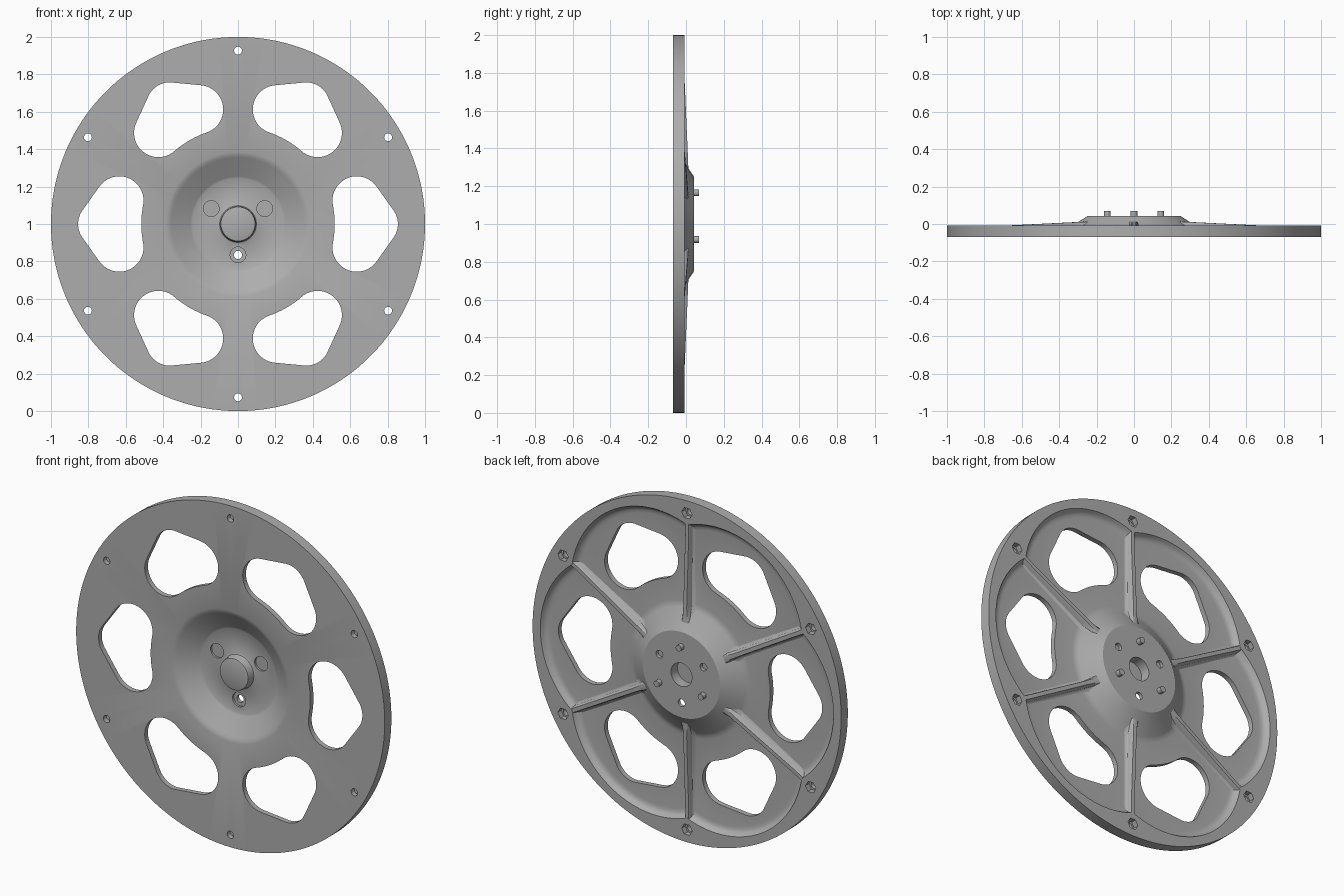
import bpy, bmesh, math
from math import sin, cos, radians, sqrt, pi

if "Cube" in bpy.data.objects:
    bpy.data.objects.remove(bpy.data.objects["Cube"])

FRONT, FLOOR, BACK = -0.07, -0.04, -0.008   # depth of face, pocket floor, rim back

grey = bpy.data.materials.new("satin grey")
grey.use_nodes = True
colour = (0.42, 0.42, 0.42, 1)
grey.diffuse_color = colour
grey.node_tree.nodes["Principled BSDF"].inputs["Base Color"].default_value = colour


def polar(r, a, y, centre=(0, 0)):
    return (centre[0] + r * cos(a), y, 1 + centre[1] + r * sin(a))


def loft(bm, rings):
    """Closed skin through rings of equal length, capped at both ends."""
    loops = [[bm.verts.new(p) for p in ring] for ring in rings]
    n = len(loops[0])
    for a, b in zip(loops, loops[1:]):
        for i in range(n):
            j = (i + 1) % n
            bm.faces.new((a[i], a[j], b[j], b[i]))
    bm.faces.new(loops[0])
    bm.faces.new(loops[-1])


def finish(name, bm):
    bmesh.ops.recalc_face_normals(bm, faces=bm.faces)
    mesh = bpy.data.meshes.new(name)
    bm.to_mesh(mesh)
    bm.free()
    mesh.materials.append(grey)
    ob = bpy.data.objects.new(name, mesh)
    bpy.context.collection.objects.link(ob)
    return ob


def activate(ob):
    bpy.ops.object.select_all(action='DESELECT')
    ob.select_set(True)
    bpy.context.view_layer.objects.active = ob


def cylinder(bm, centre, r, y0, y1, sides=24):
    loft(bm, [[polar(r, 2 * pi * i / sides, y, centre) for i in range(sides)]
              for y in (y0, y1)])


def on_circle(r, degrees):
    return (r * cos(radians(degrees)), r * sin(radians(degrees)))


# Wheel body: turned section whose pocket wall bulges outward between the bolts
def pocket_radius(a):
    phi = (a + pi / 6) % (pi / 3) - pi / 6
    return 0.4 * cos(phi) + sqrt(0.55 ** 2 - (0.4 * sin(phi)) ** 2)


def section(a):
    p = pocket_radius(a)
    return [
        # front: centre boss, dish, outer face
        (0.083, -0.04), (0.091, -0.037), (0.094, -0.03), (0.095, 0.0),
        (0.098, 0.006), (0.106, 0.01), (0.243, 0.01), (0.255, 0.004),
        (0.355, -0.058), (0.368, -0.065), (0.385, FRONT), (1, FRONT),
        # back: rim, pocket wall with fillet, floor, hub cone, bore
        (1, BACK), (p, BACK), (p - 0.008, -0.022), (p - 0.017, -0.032),
        (p - 0.03, -0.038), (p - 0.048, FLOOR), (0.395, FLOOR),
        (0.375, -0.037), (0.36, -0.03), (0.25, 0.042), (0.068, 0.042),
        (0.068, -0.018)]


STEPS = 180
angles = [2 * pi * i / STEPS for i in range(STEPS)]
sections = [section(a) for a in angles]
bm = bmesh.new()
loft(bm, [[polar(*(s[k][0], a, s[k][1])) for a, s in zip(angles, sections)]
          for k in range(len(sections[0]))])
wheel = finish("wheel_body", bm)


# Window outline: two side lobes, an outer lobe and an arc concentric with the hub
def window_outline():
    lean = math.atan2(0.125, 0.635)
    tangent = math.atan2(0.095, 0.125)

    def arc(cx, cy, r, a0, a1, n):
        return [(cx + r * cos(a0 + (a1 - a0) * i / n), cy + r * sin(a0 + (a1 - a0) * i / n))
                for i in range(n + 1)]
    inner = math.hypot(0.635, 0.125) - 0.13
    upper = arc(0.635, 0.125, 0.13, pi + lean, tangent, 24)
    outer = arc(0.73, 0, 0.125, tangent, -tangent, 14)[1:-1]
    lower = [(x, -y) for x, y in reversed(upper)]
    hub_side = arc(0, 0, inner, -lean, lean, 12)[1:-1]
    # nudge seams apart where the outer lobe meets the side lobes
    return upper + outer + lower + hub_side


outline = window_outline()
through, recesses = bmesh.new(), bmesh.new()
for k in range(6):
    t = radians(60 * k)
    turned = [(x * cos(t) - y * sin(t), x * sin(t) + y * cos(t)) for x, y in outline]
    loft(through, [[(x, y, 1 + z) for x, z in turned] for y in (-0.2, 0.2)])
    bolt = on_circle(0.927, 60 * k + 30)
    cylinder(through, bolt, 0.021, -0.2, 0.2)
    cylinder(recesses, bolt, 0.034, -0.04, 0.1, 6)         # hex nut seats
for k in range(3):
    screw = on_circle(0.165, 120 * k + 30)
    cylinder(through, screw, 0.022, -0.2, 0.2)
    cylinder(recesses, screw, 0.042, -0.1, 0.022, 32)      # screw head seats

for name, cut in (("through_cutter", through), ("recess_cutter", recesses)):
    cutter = finish(name, cut)
    cutter.hide_render = True
    mod = wheel.modifiers.new(name, 'BOOLEAN')
    mod.operation, mod.solver, mod.object = 'DIFFERENCE', 'EXACT', cutter
    activate(wheel)
    bpy.ops.object.modifier_apply(modifier=mod.name)
    bpy.data.objects.remove(cutter)


# Ribs: drafted spokes with filleted feet, sloping up into the hub cone
STATIONS = [(0.285, 0.013, 0.008, 1.5), (0.33, 0.011, -0.016, 1.2),
            (0.385, 0.009, -0.042, 1), (0.8, -0.009, -0.042, 1), (0.88, -0.009, -0.042, 1)]


def rib_section(r, top, foot, wide, a):
    h = top - foot
    half = [(0.038, foot), (0.026, foot + 0.1 * h), (0.019, foot + 0.28 * h),
            (0.013, foot + 0.92 * h), (0.011, top)]
    pts = [(w * wide, y) for w, y in half] + [(-w * wide, y) for w, y in reversed(half)]
    return [(r * cos(a) - w * sin(a), y, 1 + r * sin(a) + w * cos(a)) for w, y in pts]


bm = bmesh.new()
for k in range(6):
    loft(bm, [rib_section(*s, radians(60 * k + 30)) for s in STATIONS])
ribs = finish("ribs", bm)

# Drive pins on the back of the hub
bm = bmesh.new()
for k in range(3):
    cylinder(bm, on_circle(0.165, 120 * k + 90), 0.018, 0.03, 0.07)
pins = finish("drive_pins", bm)

for ob in (wheel, ribs, pins):
    activate(ob)
    bpy.ops.object.shade_smooth_by_angle(angle=radians(28))
